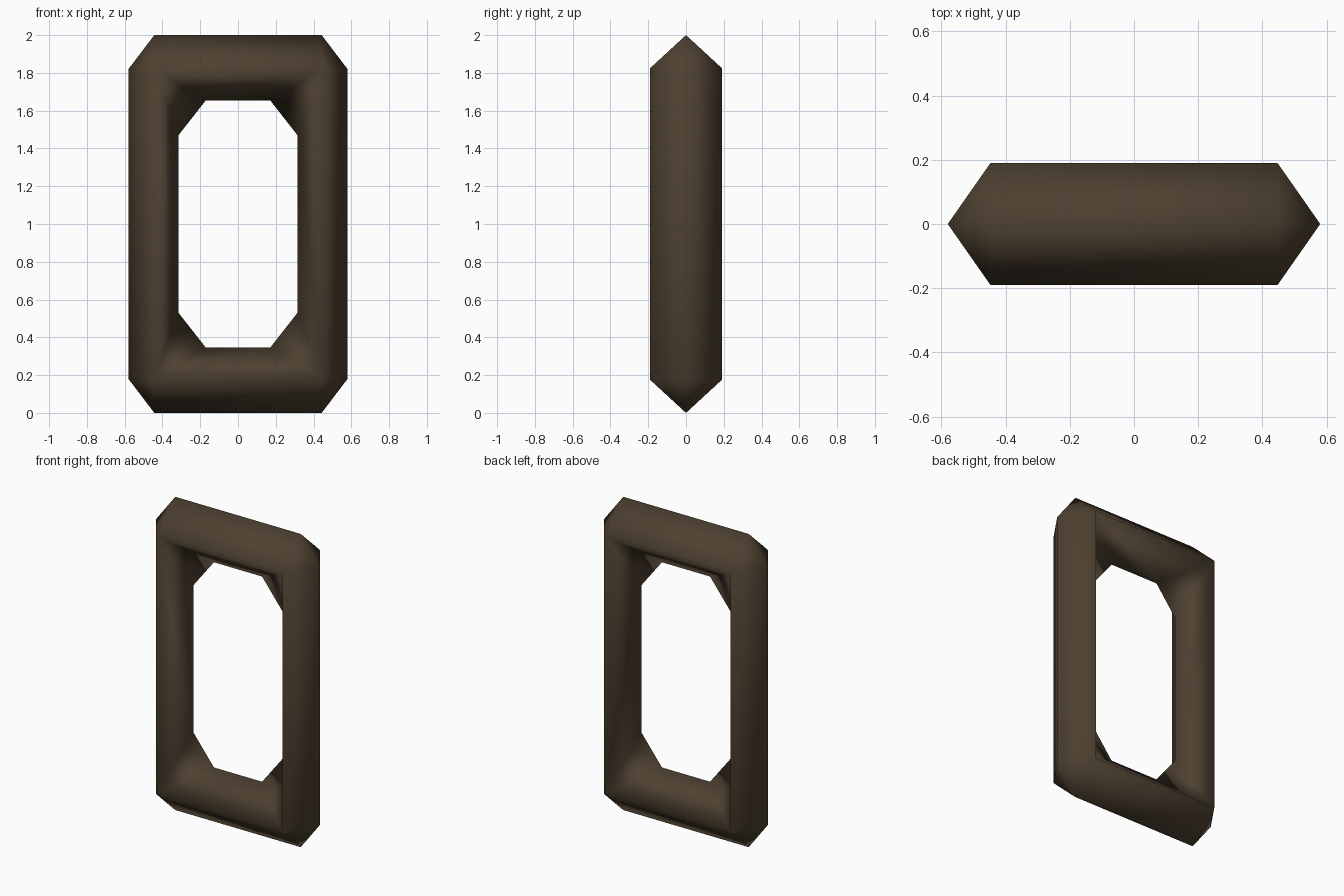
import bpy, bmesh

if "Cube" in bpy.data.objects:
    bpy.data.objects.remove(bpy.data.objects["Cube"])

# One dark bronze material
mat = bpy.data.materials.new("dark_bronze")
mat.diffuse_color = (0.075, 0.052, 0.030, 1.0)
mat.use_nodes = True
mat.node_tree.nodes["Principled BSDF"].inputs["Base Color"].default_value = mat.diffuse_color

bm = bmesh.new()
CZ = 1.0
# Corner signs, walking round the link
corners = [(1, 1), (-1, 1), (-1, -1), (1, -1)]


def ring(xa, za, xb, zb):
    """Eight-sided ring on y = 0: a = end of the upright, b = end of the crossbar."""
    out = []
    for sx, sz in corners:
        upright = bm.verts.new((sx * xa, 0, CZ + sz * za))
        crossbar = bm.verts.new((sx * xb, 0, CZ + sz * zb))
        out.append((upright, crossbar))
    return out


outer = ring(0.58, 0.82, 0.443, 1.0)
inner = ring(0.315, 0.47, 0.17, 0.655)

# Front and back ridges are plain rectangles joined to both rings
for y in (-0.19, 0.19):
    ridge = [bm.verts.new((sx * 0.447, y, CZ + sz * 0.825)) for sx, sz in corners]
    for loop in (outer, inner):
        for i in range(4):
            j = (i + 1) % 4
            bm.faces.new((ridge[i], loop[i][0], loop[i][1]))  # corner chamfer
            k = 1 if i % 2 == 0 else 0                         # crossbar or upright
            bm.faces.new((ridge[i], loop[i][k], loop[j][k], ridge[j]))

bmesh.ops.recalc_face_normals(bm, faces=bm.faces[:])
for f in bm.faces:
    f.smooth = True

mesh = bpy.data.meshes.new("chain_link")
bm.to_mesh(mesh)
bm.free()
mesh.materials.append(mat)
link = bpy.data.objects.new("chain_link", mesh)
bpy.context.collection.objects.link(link)
